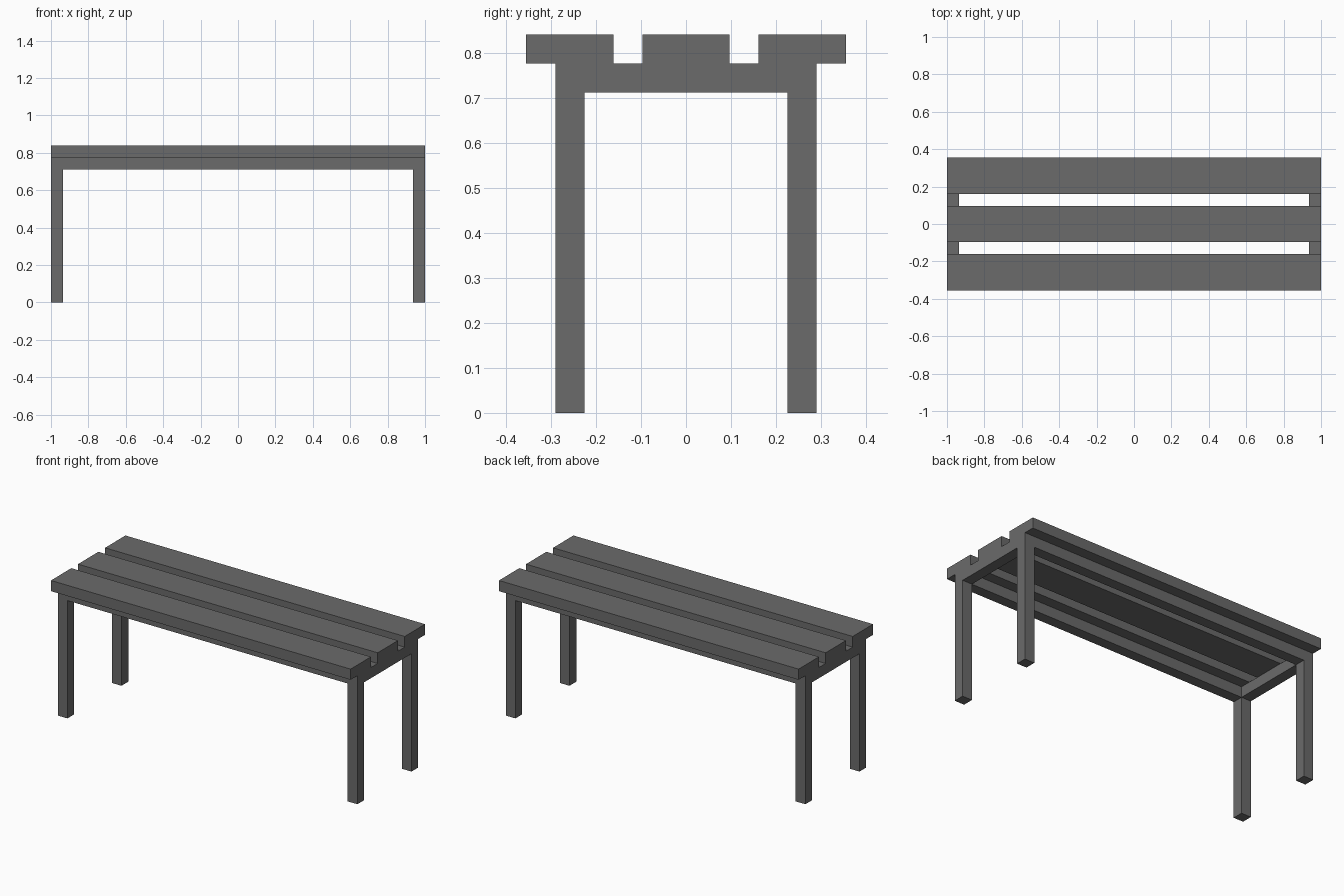
import bpy

if "Cube" in bpy.data.objects:
    bpy.data.objects.remove(bpy.data.objects["Cube"])

grey = bpy.data.materials.new("dark grey")
grey.diffuse_color = (0.145, 0.145, 0.145, 1)
grey.use_nodes = True
grey.node_tree.nodes["Principled BSDF"].inputs["Base Color"].default_value = grey.diffuse_color


def box(name, x0, x1, y0, y1, z0, z1):
    bpy.ops.mesh.primitive_cube_add(
        size=1, location=((x0 + x1) / 2, (y0 + y1) / 2, (z0 + z1) / 2))
    ob = bpy.context.object
    ob.name = name
    ob.scale = (x1 - x0, y1 - y0, z1 - z0)
    bpy.ops.object.transform_apply(location=False, rotation=False, scale=True)
    ob.data.materials.append(grey)
    return ob


T = 0.0645                      # timber thickness
TOP = 0.84                      # seat height
Z1, Z0 = TOP - T, TOP - 2 * T   # top and bottom of the frame
Y = 0.29                        # half depth of the frame

# Seat slats
for name, y in (("front_slat", -0.258), ("middle_slat", 0), ("back_slat", 0.258)):
    box(name, -1, 1, y - 0.097, y + 0.097, Z1, TOP)

# Long rails under the outer slats
for name, y in (("front_rail", -Y), ("back_rail", Y - T)):
    box(name, -1, 1, y, y + T, Z0, Z1)

# End rails and legs
for side, x in (("left", -1), ("right", 1 - T)):
    box(side + "_end_rail", x, x + T, -Y + T, Y - T, Z0, Z1)
    for end, y in (("front", -Y), ("back", Y - T)):
        box(f"{end}_{side}_leg", x, x + T, y, y + T, 0, Z0)
